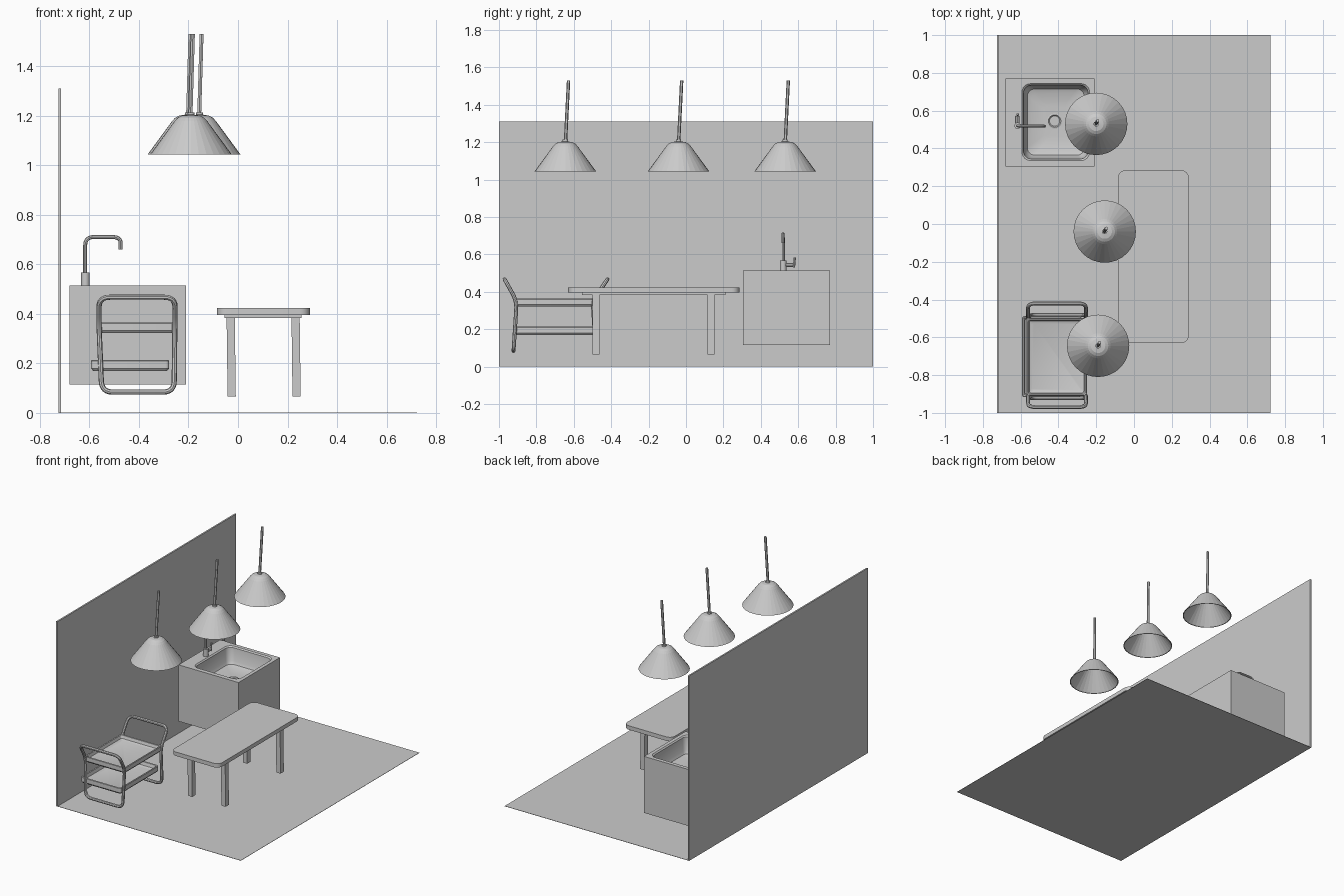
import bpy, bmesh, math
from mathutils import Vector

if "Cube" in bpy.data.objects:
    bpy.data.objects.remove(bpy.data.objects["Cube"])

grey = bpy.data.materials.new("plain_grey")
grey.diffuse_color = (0.6, 0.6, 0.6, 1)
grey.use_nodes = True
grey.node_tree.nodes["Principled BSDF"].inputs["Base Color"].default_value = grey.diffuse_color


def rrect(x0, x1, y0, y1, z, r=0.0, n=6):
    """Ring of points: rectangle with rounded corners."""
    pts = []
    for cx, cy, a in ((x1 - r, y1 - r, 0), (x0 + r, y1 - r, 90),
                      (x0 + r, y0 + r, 180), (x1 - r, y0 + r, 270)):
        for i in range(n + 1):
            t = math.radians(a + 90 * i / n)
            pts.append((cx + r * math.cos(t), cy + r * math.sin(t), z))
    return pts


def circle(cx, cy, z, r, n=32):
    return [(cx + r * math.cos(2 * math.pi * i / n),
             cy + r * math.sin(2 * math.pi * i / n), z) for i in range(n)]


def loft(name, rings, smooth=True, closed=False):
    """Skin through rings; cap both ends, or join last ring to first."""
    bm = bmesh.new()
    vs = [[bm.verts.new(p) for p in ring] for ring in rings]
    n = len(vs[0])
    pairs = list(zip(vs, vs[1:])) + ([(vs[-1], vs[0])] if closed else [])
    for a, b in pairs:
        for i in range(n):
            j = (i + 1) % n
            bm.faces.new((a[i], a[j], b[j], b[i]))
    if not closed:
        bm.faces.new(vs[0][::-1])
        bm.faces.new(vs[-1])
    bmesh.ops.remove_doubles(bm, verts=bm.verts[:], dist=1e-5)
    bmesh.ops.recalc_face_normals(bm, faces=bm.faces[:])
    me = bpy.data.meshes.new(name)
    bm.to_mesh(me)
    bm.free()
    me.materials.append(grey)
    ob = bpy.data.objects.new(name, me)
    bpy.context.collection.objects.link(ob)
    if smooth:
        shade(ob)
    return ob


def shade(ob):
    bpy.ops.object.select_all(action='DESELECT')
    ob.select_set(True)
    bpy.context.view_layer.objects.active = ob
    bpy.ops.object.shade_smooth_by_angle(angle=math.radians(35))


def box(name, x0, x1, y0, y1, z0, z1):
    return loft(name, [rrect(x0, x1, y0, y1, z, 0, 1) for z in (z0, z1)], False)


def tube(name, pts, radius, bend=0.0, cyclic=False, res=2):
    """Round pipe along points, with bent corners."""
    P = [Vector(p) for p in pts]
    path = []
    for i, p in enumerate(P):
        if bend == 0 or (not cyclic and i in (0, len(P) - 1)):
            path.append(p)
            continue
        u, w = P[i - 1] - p, P[(i + 1) % len(P)] - p
        a = p + u.normalized() * min(bend, u.length * 0.45)
        c = p + w.normalized() * min(bend, w.length * 0.45)
        for k in range(7):
            t = k / 6
            path.append(a * (1 - t) ** 2 + p * 2 * t * (1 - t) + c * t * t)
    cu = bpy.data.curves.new(name, 'CURVE')
    cu.dimensions = '3D'
    cu.bevel_depth = radius
    cu.bevel_resolution = res
    cu.use_fill_caps = True
    sp = cu.splines.new('POLY')
    sp.points.add(len(path) - 1)
    for q, v in zip(sp.points, path):
        q.co = (*v, 1)
    sp.use_cyclic_u = cyclic
    cu.materials.append(grey)
    ob = bpy.data.objects.new(name, cu)
    bpy.context.collection.objects.link(ob)
    bpy.ops.object.select_all(action='DESELECT')
    ob.select_set(True)
    bpy.context.view_layer.objects.active = ob
    bpy.ops.object.convert(target='MESH')
    shade(bpy.context.view_layer.objects.active)


# Room: thin floor and back wall
box("floor", -0.722, 0.722, -1, 1, 0, 0.002)
box("wall", -0.725, -0.714, -1, 1, 0, 1.31)

# Pendant lamps: hollow shade, collar, leaning cord
profile = [(0.165, 1.043), (0.066, 1.178), (0.054, 1.191), (0.038, 1.2), (0.012, 1.204),
           (0.012, 1.199), (0.036, 1.195), (0.05, 1.187), (0.062, 1.174), (0.160, 1.043)]
for i, (x, y) in enumerate(((-0.2, 0.53), (-0.155, -0.04), (-0.19, -0.645))):
    loft(f"lamp_shade_{i}", [circle(x, y, z, r) for r, z in profile], False, True)
    loft(f"lamp_collar_{i}", [circle(x, y, z, 0.014, 16) for z in (1.195, 1.213)])
    tube(f"lamp_cord_{i}", [(x - 0.002, y, 1.19), (x + 0.008, y + 0.017, 1.53)], 0.009, res=1)

# Table: rounded top, apron, four slightly leaning legs
loft("table_top", [rrect(-0.085, 0.29, -0.63, 0.285, z, 0.04) for z in (0.396, 0.424)])
box("table_apron", -0.055, 0.256, -0.555, 0.21, 0.383, 0.396)
for x in (-0.046, 0.216):
    for y in (-0.5, 0.115):
        loft("table_leg", [rrect(x + d, x + d + 0.033, y, y + 0.037, z, 0, 1)
                           for d, z in ((0.004, 0.066), (0, 0.384))], False)

# Sink cabinet with sunken basin
bx0, bx1, by0, by1 = -0.593, -0.235, 0.336, 0.743


def basin(inset, z, r):
    return rrect(bx0 + inset, bx1 - inset, by0 + inset, by1 - inset, z, r)


loft("sink_cabinet", [rrect(-0.68, -0.21, 0.305, 0.77, 0.115),
                      rrect(-0.68, -0.21, 0.305, 0.77, 0.515),
                      basin(0, 0.515, 0.045), basin(0.008, 0.507, 0.042),
                      basin(0.018, 0.42, 0.04), basin(0.028, 0.4, 0.04),
                      basin(0.05, 0.391, 0.035), basin(0.12, 0.385, 0.02)])
loft("drain", [circle(-0.42, 0.545, z, r, 24) for r, z in
               ((0.04, 0.383), (0.04, 0.391), (0.033, 0.393), (0.027, 0.387))])

# Tap: base, bent spout, side lever
loft("tap_base", [circle(-0.616, 0.52, z, 0.017, 20) for z in (0.512, 0.567)])
tube("tap_spout", [(-0.617, 0.52, 0.56), (-0.617, 0.52, 0.71),
                   (-0.474, 0.518, 0.71), (-0.474, 0.518, 0.66)], 0.008, 0.035)
tube("tap_lever_stub", [(-0.616, 0.53, 0.543), (-0.616, 0.572, 0.543)], 0.011)
tube("tap_lever", [(-0.616, 0.577, 0.53), (-0.616, 0.582, 0.583)], 0.006)

# Serving cart: two looped tube frames
for s, top, name in ((-1, 0.268, "front"), (1, 0.282, "back")):
    c = -0.702
    side = [(0.22, 0.084), (0.203, 0.35), (top, 0.467)]
    left = [(x, c + s * dy, z) for x, (dy, z) in zip((-0.55, -0.561, -0.561), side)]
    right = [(x, c + s * dy, z) for x, (dy, z) in zip((-0.258, -0.255, -0.254), side)]
    tube(f"cart_frame_{name}", left + right[::-1], 0.0105, 0.045, True)


# Serving cart: two shallow trays
def tray(name, x0, x1, y0, y1, z0, z1):
    steps = ((0.008, z0, 0.01), (0, z0 + 0.01, 0.014), (0, z1 - 0.004, 0.014),
             (0.004, z1, 0.012), (0.01, z1 - 0.003, 0.01), (0.016, z0 + 0.019, 0.01),
             (0.03, z0 + 0.013, 0.01))
    loft(name, [rrect(x0 + i, x1 - i, y0 + i, y1 - i, z, r) for i, z, r in steps])


tray("cart_upper_tray", -0.57, -0.25, -0.91, -0.497, 0.322, 0.364)
tray("cart_lower_tray", -0.593, -0.278, -0.917, -0.487, 0.17, 0.214)
